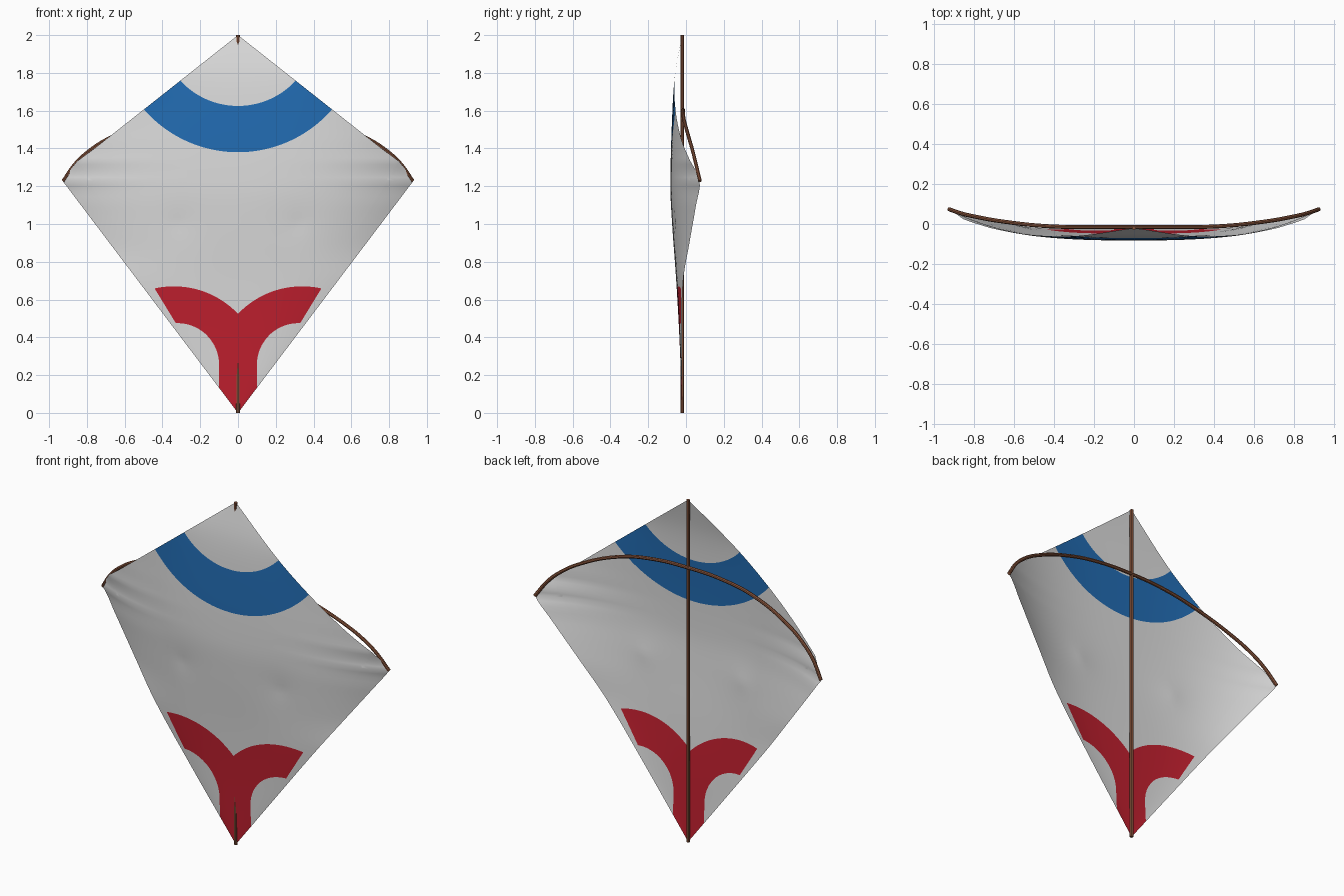
import bpy, bmesh, math
from mathutils import Vector

if "Cube" in bpy.data.objects:
    bpy.data.objects.remove(bpy.data.objects["Cube"])


def material(name, rgb):
    m = bpy.data.materials.new(name)
    m.use_nodes = True
    m.diffuse_color = (*rgb, 1)
    bsdf = m.node_tree.nodes["Principled BSDF"]
    bsdf.inputs["Base Color"].default_value = (*rgb, 1)
    bsdf.inputs["Roughness"].default_value = 0.8
    return m


white = material("sail white", (0.72, 0.72, 0.72))
blue = material("sail blue", (0.016, 0.15, 0.45))
red = material("sail red", (0.53, 0.014, 0.028))
wood = material("brown wood", (0.25, 0.09, 0.045))


def interp(points, t, smooth=True):
    """Interpolate (t, value) pairs, as a smooth or straight-line profile."""
    n = len(points) - 1
    i = next((k for k in range(n) if t <= points[k + 1][0]), n - 1)
    (a, p), (b, q) = points[i], points[i + 1]
    s = (t - a) / (b - a)
    if not smooth:
        return p + (q - p) * s

    def slope(k):
        lo, hi = points[max(k - 1, 0)], points[min(k + 1, n)]
        return (hi[1] - lo[1]) / (hi[0] - lo[0]) * (b - a)
    return (p * (1 + 2 * s) * (1 - s) ** 2 + q * s * s * (3 - 2 * s)
            + slope(i) * s * (1 - s) ** 2 - slope(i + 1) * s * s * (1 - s))


# Sail profiles over height: half width, depth at the middle, depth at the edge
HALF_WIDTH = [(0, 0), (1.23, 0.93), (1.33, 0.855), (1.4, 0.76), (2, 0)]
MIDDLE = [(0, -0.02), (0.4, -0.035), (0.7, -0.052), (1, -0.074),
          (1.2, -0.083), (1.6, -0.072), (1.8, -0.057), (2, -0.02)]
EDGE = [(0, -0.02), (0.4, -0.022), (0.7, -0.015), (0.9, 0.018), (1.1, 0.053),
        (1.23, 0.072), (1.35, 0.015), (1.45, -0.025), (1.6, -0.055),
        (1.77, -0.06), (2, -0.02)]


def sail_depth(x, z):
    w = interp(HALF_WIDTH, z, False)
    u = min(abs(x) / w, 1) if w > 1e-5 else 0
    mid, edge = interp(MIDDLE, z), interp(EDGE, z)
    pinch = 0.014 * math.exp(-math.hypot(abs(x) - 0.32, z - 1.0) / 0.1)
    return mid + (edge - mid) * u ** 3 + pinch * (1 - u)


# Boundaries of the coloured areas, negative inside
def top_ring_inner(x, z): return math.hypot(x, z - 2.04) - 0.415
def top_ring_outer(x, z): return math.hypot(x, z - 2.04) - 0.66
def lobe_outer(x, z): return math.hypot(abs(x) - 0.34, z - 0.2) - 0.47
def lobe_inner(x, z): return math.hypot(abs(x) - 0.32, max(z - 0.255, 0)) - 0.22
def lobe_end(x, z): return abs(x) - 0.611 * z - 0.039


def cut_along(bm, f):
    """Split the faces of a flat mesh along the curve f(x, z) = 0."""
    on_curve = [v for v in bm.verts if abs(f(v.co.x, v.co.z)) < 1e-5]
    known = set(on_curve)
    for e in list(bm.edges):
        a, b = e.verts
        if a in known or b in known:
            continue
        if f(a.co.x, a.co.z) * f(b.co.x, b.co.z) < 0:
            lo, hi = 0.0, 1.0
            start, end = a.co.copy(), b.co.copy()
            sign = f(start.x, start.z)
            for _ in range(24):
                s = (lo + hi) / 2
                p = start.lerp(end, s)
                lo, hi = (s, hi) if f(p.x, p.z) * sign > 0 else (lo, s)
            _, v = bmesh.utils.edge_split(e, a, lo)
            v.co = start.lerp(end, lo)
            on_curve.append(v)
            known.add(v)
    bmesh.ops.connect_verts(bm, verts=on_curve)


def build_sail():
    levels = [1.23 * i / 44 for i in range(44)]
    levels += [1.23 + 0.17 * i / 10 for i in range(10)]
    levels += [1.4 + 0.6 * i / 22 for i in range(23)]
    columns = 56
    bm = bmesh.new()
    rows = []
    for z in levels:
        w = interp(HALF_WIDTH, z, False)
        if w < 1e-6:
            rows.append([bm.verts.new((0, 0, z))] * (columns + 1))
        else:
            rows.append([bm.verts.new((w * (2 * i / columns - 1), 0, z))
                         for i in range(columns + 1)])
    for low, high in zip(rows, rows[1:]):
        for i in range(columns):
            corners = [low[i], low[i + 1], high[i + 1], high[i]]
            bm.faces.new(list(dict.fromkeys(corners)))

    for f in (top_ring_inner, top_ring_outer, lobe_outer, lobe_inner, lobe_end):
        cut_along(bm, f)

    # Colour by area, then push the flat cloth into its billowed shape
    for face in bm.faces:
        c = face.calc_center_median()
        x, z = c.x, c.z
        if top_ring_outer(x, z) < 0 < top_ring_inner(x, z):
            face.material_index = 1
        elif lobe_outer(x, z) < 0 < lobe_inner(x, z) and lobe_end(x, z) < 0:
            face.material_index = 2
        face.smooth = True
    for v in bm.verts:
        v.co.y = sail_depth(v.co.x, v.co.z)
    mesh = bpy.data.meshes.new("sail")
    bm.to_mesh(mesh)
    bm.free()
    for m in (white, blue, red):
        mesh.materials.append(m)
    bpy.context.collection.objects.link(bpy.data.objects.new("sail", mesh))


def rod(name, points, radius=0.01):
    """Round wooden rod through the given points."""
    curve = bpy.data.curves.new(name, "CURVE")
    curve.dimensions = "3D"
    curve.bevel_depth = radius
    curve.bevel_resolution = 2
    curve.resolution_u = 8
    curve.use_fill_caps = True
    spline = curve.splines.new("BEZIER")
    spline.bezier_points.add(len(points) - 1)
    for bp, p in zip(spline.bezier_points, points):
        bp.co = Vector(p)
        bp.handle_left_type = bp.handle_right_type = "AUTO"
    curve.materials.append(wood)
    obj = bpy.data.objects.new(name, curve)
    bpy.context.collection.objects.link(obj)
    bpy.ops.object.select_all(action="DESELECT")
    obj.select_set(True)
    bpy.context.view_layer.objects.active = obj
    bpy.ops.object.convert(target="MESH")
    bpy.ops.object.shade_smooth_by_angle()


build_sail()

# Upright spine and bowed cross spar
rod("spine", [(0, -0.02, 0), (0, -0.02, 2)])
half = [(0.22, -0.015, 1.595), (0.43, -0.011, 1.555), (0.68, 0.016, 1.455),
        (0.79, 0.036, 1.385), (0.86, 0.052, 1.32), (0.925, 0.074, 1.228)]
rod("cross_spar", [(-x, y, z) for x, y, z in reversed(half)]
    + [(0, -0.015, 1.605)] + half)
